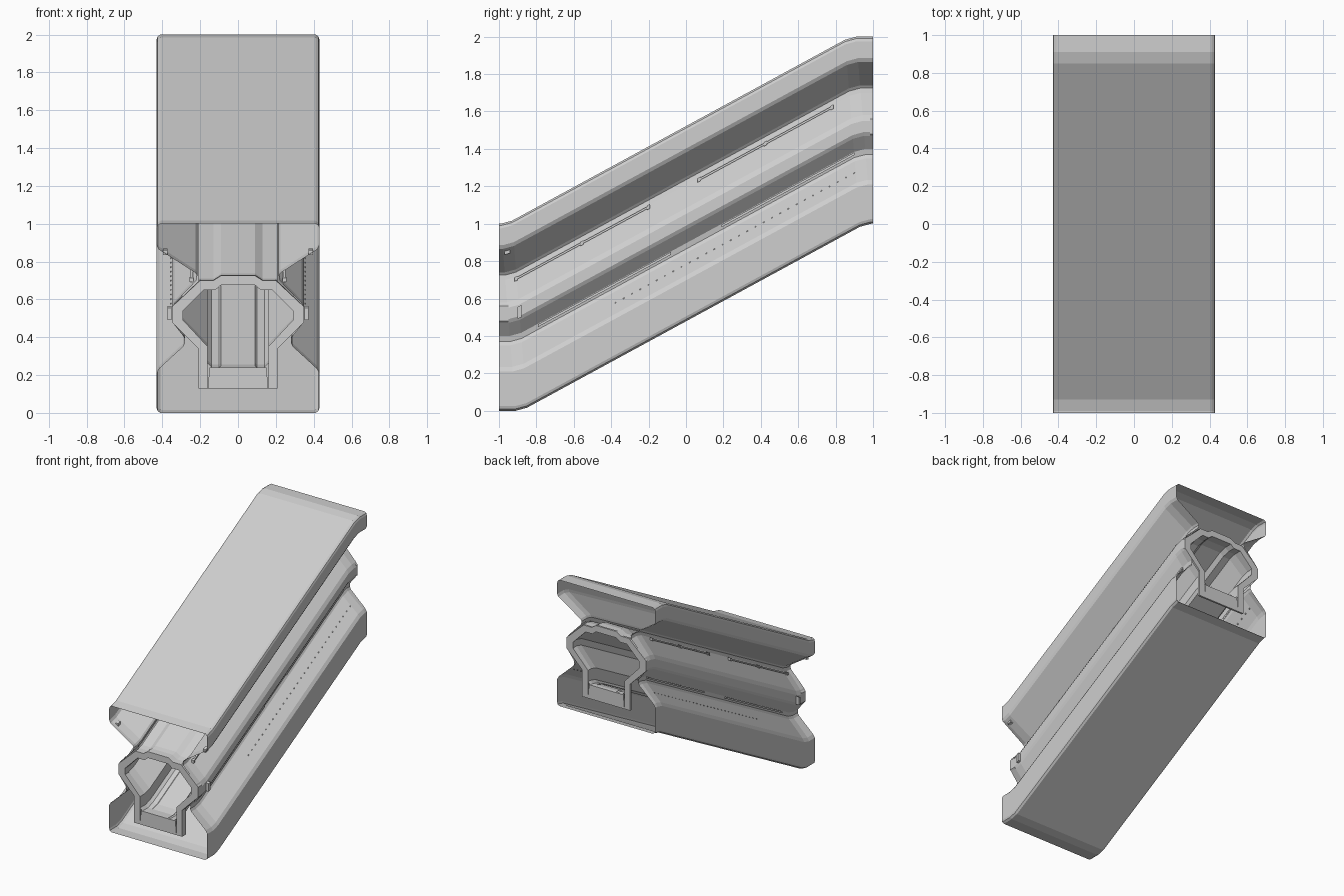
import bpy, bmesh

cube = bpy.data.objects.get("Cube")
if cube:
    bpy.data.objects.remove(cube, do_unlink=True)

grey = bpy.data.materials.new("light_grey")
grey.use_nodes = True
colour = (0.62, 0.62, 0.62, 1)
grey.diffuse_color = colour
grey.node_tree.nodes["Principled BSDF"].inputs["Base Color"].default_value = colour

RUN, SOFT = 1.84, 0.03   # ramp length and half length of the softened bends


def bends(h):
    """Start and end of the ramp for a section point at height h."""
    start = -0.88 - 0.08 * h
    return start, start + RUN


def rise(y, h):
    start, end = bends(h)
    t = (y - start) / RUN
    soft = SOFT / RUN
    if abs(t) < soft:
        return (t + soft) / 2
    if abs(t - 1) < soft:
        return 1 - (1 + soft - t) / 2
    return min(max(t, 0), 1)


def stations(h):
    start, end = bends(h)
    return [-1, start - SOFT, start + SOFT, end - SOFT, end + SOFT, 1]


def sweep(name, profile, ys=None, closed=True, caps=False, flip=False):
    """Carry an x-z section along the ramp."""
    bm = bmesh.new()
    rings = [[bm.verts.new((x, y, h + rise(y, h)))
              for y in (ys or stations(h))] for x, h in profile]
    n = len(rings)
    for i in range(n if closed else n - 1):
        a, b = rings[i], rings[(i + 1) % n]
        for j in range(len(a) - 1):
            bm.faces.new((a[j], a[j + 1], b[j + 1], b[j]))
    if caps:
        bm.faces.new([r[0] for r in rings])
        bm.faces.new([r[-1] for r in rings])
    bmesh.ops.recalc_face_normals(bm, faces=bm.faces[:])
    if flip:
        bmesh.ops.reverse_faces(bm, faces=bm.faces[:])
    mesh = bpy.data.meshes.new(name)
    bm.to_mesh(mesh)
    bm.free()
    mesh.materials.append(grey)
    obj = bpy.data.objects.new(name, mesh)
    bpy.context.collection.objects.link(obj)
    return obj


def mirrored(half):
    return half + [(-x, h) for x, h in reversed(half)]


def bar(name, x, h, size, ys):
    """Square bar that follows the slope."""
    r = size / 2
    box = [(x - r, h - r), (x + r, h - r), (x + r, h + r), (x - r, h + r)]
    return sweep(name, box, ys, caps=True)


# Outer skin: wide roof housing, waist grooves and wide base, open at both ends
skin = [(0.41, 1), (0.425, 0.99), (0.43, 0.975), (0.43, 0.885), (0.42, 0.865),
        (0.225, 0.74), (0.215, 0.725), (0.22, 0.7), (0.335, 0.58), (0.35, 0.55),
        (0.35, 0.49), (0.34, 0.47), (0.285, 0.4), (0.28, 0.37), (0.29, 0.35),
        (0.415, 0.235), (0.43, 0.21), (0.43, 0.025), (0.425, 0.01), (0.41, 0)]
sweep("outer_skin", mirrored(skin))

# Corridor roof with its raised middle, inside the roof housing
roof = [(0.21, 0.695), (0.13, 0.695), (0.09, 0.72)]
sweep("corridor_roof", mirrored(roof), closed=False)

# Corridor lining and walkway
lining = [(0.09, 0.675), (0.12, 0.65), (0.18, 0.65), (0.295, 0.54),
          (0.295, 0.49), (0.16, 0.35), (0.16, 0.26), (0.14, 0.24)]
sweep("corridor_lining", mirrored(lining), flip=True)
sweep("walkway", mirrored([(0.09, 0.248), (0.1, 0.24)]), closed=False)

# Door frames and sills at both ends
frame = [(0.16, 0.13), (0.16, 0.35), (0.29, 0.49), (0.29, 0.54), (0.18, 0.65),
         (0.12, 0.65), (0.09, 0.675)]
frame_outer = [(0.09, 0.725), (0.13, 0.7), (0.2, 0.7), (0.35, 0.56),
               (0.35, 0.48), (0.21, 0.34), (0.21, 0.13)]
outline = frame + [(-x, h) for x, h in reversed(frame)]
outline += [(-x, h) for x, h in reversed(frame_outer)] + frame_outer
for end, ys in (("front", [-1, -0.95]), ("back", [0.985, 1])):
    sweep(end + "_door_frame", outline, ys, caps=True)
    sweep(end + "_sill", mirrored([(0.16, 0.13), (0.15, 0.24)]), ys, caps=True)

# Fittings on each flank
for side, s in (("left", 1), ("right", -1)):
    for i, first in enumerate((-0.91, 0.07)):
        last = first + 0.71
        bar(f"{side}_upper_rail_{i}", s * 0.245, 0.69, 0.012, [first, last])
        for k, y in enumerate((first, (first + last) / 2, last)):
            bar(f"{side}_upper_clip_{i}_{k}", s * 0.245, 0.69, 0.022,
                [y - 0.008, y + 0.008])
    for i, first in enumerate((-0.79, 0.19)):
        bar(f"{side}_lower_rail_{i}", s * 0.288, 0.39, 0.014,
            [first, first + 0.71])
    # Row of studs on the base shoulder
    for k in range(30):
        y = -0.38 + k * 0.044
        bar(f"{side}_stud_{k}", s * 0.353, 0.29, 0.007, [y, y + 0.007])
    # Handle by the front door
    for k, h in enumerate((0.49, 0.51, 0.53)):
        bar(f"{side}_handle_{k}", s * 0.362, h, 0.022, [-0.9, -0.88])
    bar(f"{side}_socket", s * 0.385, 0.845, 0.025, [-0.97, -0.94])
